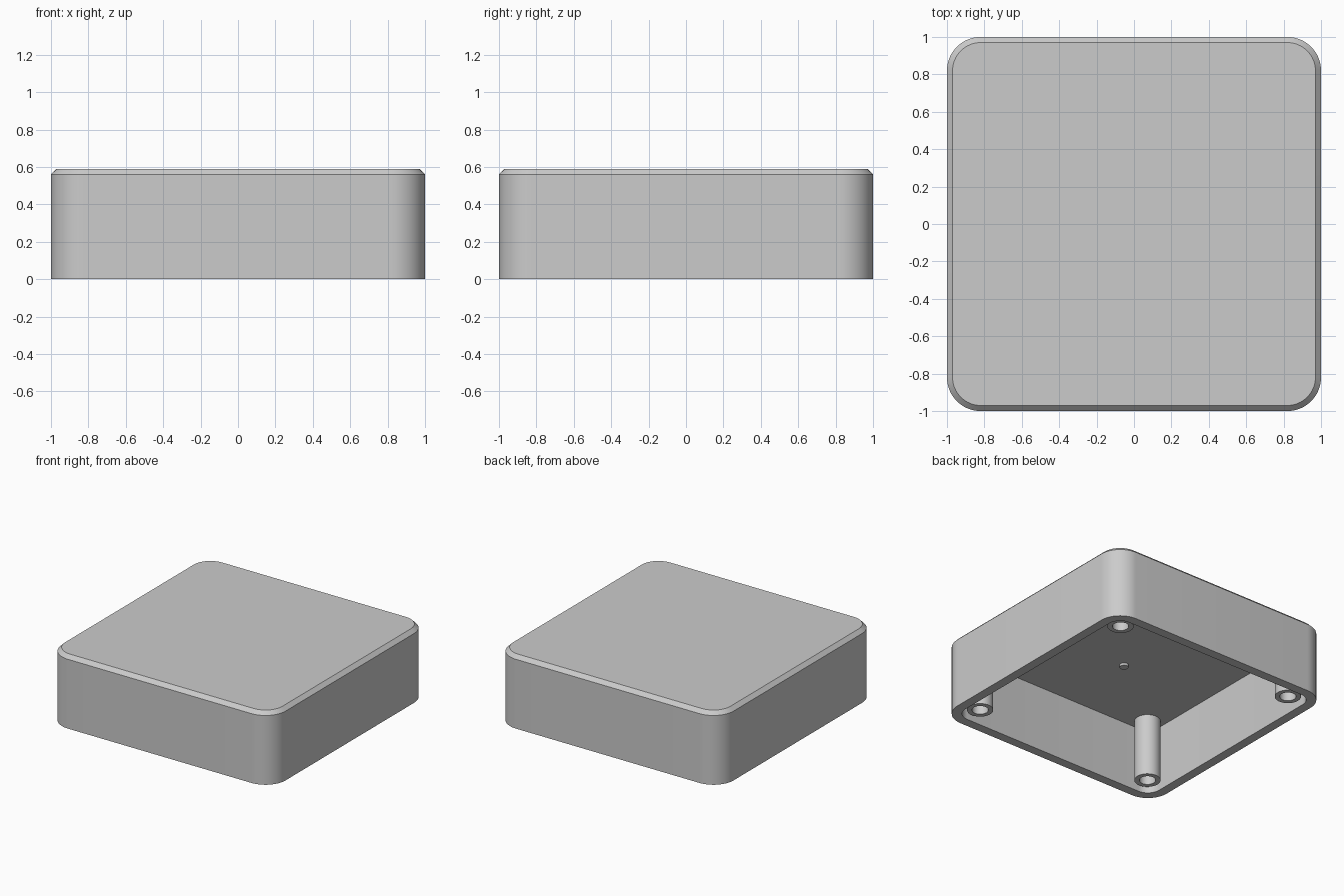
import bpy, bmesh, math

cube = bpy.data.objects.get("Cube")
if cube:
    bpy.data.objects.remove(cube, do_unlink=True)

HEIGHT, CHAMFER, CORNER = 0.59, 0.03, 0.18
WALL, CEILING = 0.075, 0.53
POST_AT, POST_R, HOLE_R, POST_BOTTOM = 0.8, 0.096, 0.06, 0.03

grey = bpy.data.materials.new("plain grey")
grey.use_nodes = True
colour = (0.6, 0.6, 0.6, 1)
grey.diffuse_color = colour
grey.node_tree.nodes["Principled BSDF"].inputs["Base Color"].default_value = colour


def rounded_square(inset, z, steps=16):
    """Points of a square outline with rounded corners, set in from the outside."""
    c, r = 1 - CORNER, CORNER - inset
    points = []
    for quarter, (sx, sy) in enumerate([(1, 1), (-1, 1), (-1, -1), (1, -1)]):
        for i in range(steps + 1):
            a = math.pi / 2 * (quarter + i / steps)
            points.append((sx * c + r * math.cos(a), sy * c + r * math.sin(a), z))
    return points


def circle(x, y, r, z, n=48):
    return [(x + r * math.cos(2 * math.pi * i / n),
             y + r * math.sin(2 * math.pi * i / n), z) for i in range(n)]


def loft(name, outlines):
    """Skin a stack of matching outlines and cap both ends."""
    bm = bmesh.new()
    rings = [[bm.verts.new(p) for p in outline] for outline in outlines]
    for a, b in zip(rings, rings[1:]):
        for i in range(len(a)):
            j = (i + 1) % len(a)
            bm.faces.new((a[i], a[j], b[j], b[i]))
    bm.faces.new(rings[0])
    bm.faces.new(rings[-1])
    bmesh.ops.recalc_face_normals(bm, faces=bm.faces[:])
    mesh = bpy.data.meshes.new(name)
    bm.to_mesh(mesh)
    bm.free()
    mesh.materials.append(grey)
    obj = bpy.data.objects.new(name, mesh)
    bpy.context.collection.objects.link(obj)
    bpy.ops.object.select_all(action="DESELECT")
    obj.select_set(True)
    bpy.context.view_layer.objects.active = obj
    bpy.ops.object.shade_smooth_by_angle(angle=math.radians(30))
    return obj


# Hollow shell, open underneath, with a chamfered top edge
loft("housing", [
    rounded_square(CHAMFER, HEIGHT),
    rounded_square(0, HEIGHT - CHAMFER),
    rounded_square(0, 0),
    rounded_square(WALL, 0),
    rounded_square(WALL, CEILING),
])

# Four corner screw posts with blind holes
for side, sx in (("right", 1), ("left", -1)):
    for end, sy in (("front", -1), ("back", 1)):
        x, y = sx * POST_AT, sy * POST_AT
        loft(f"screw_post_{end}_{side}", [
            circle(x, y, POST_R, CEILING + 0.01),
            circle(x, y, POST_R, POST_BOTTOM),
            circle(x, y, HOLE_R, POST_BOTTOM),
            circle(x, y, HOLE_R, CEILING - 0.1),
        ])

# Small stub on the ceiling
loft("ceiling_stub", [
    circle(-0.14, -0.28, 0.033, CEILING + 0.01, 24),
    circle(-0.14, -0.28, 0.033, CEILING - 0.02, 24),
])
